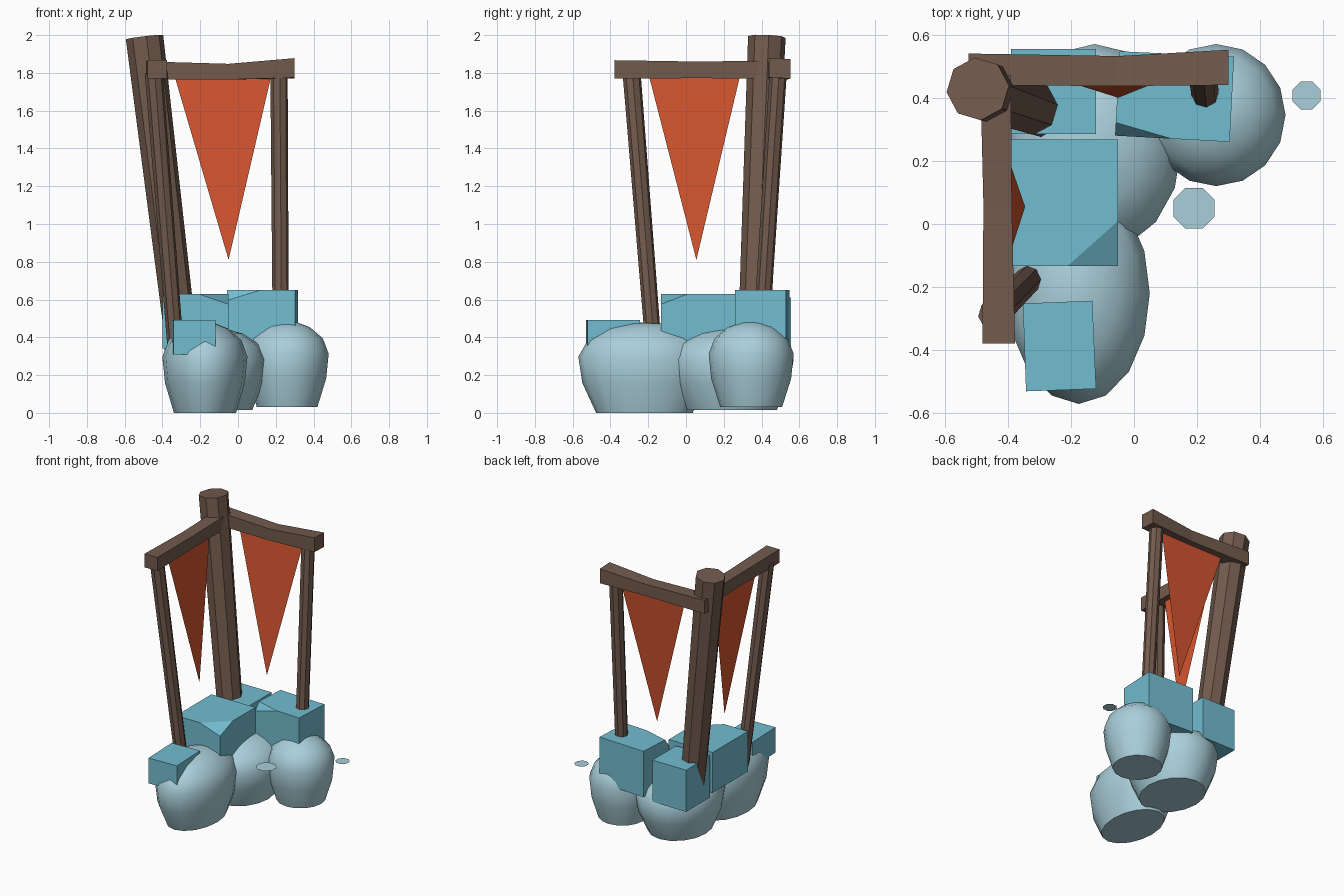
import bpy, bmesh, math
from mathutils import Vector

if "Cube" in bpy.data.objects:
    bpy.data.objects.remove(bpy.data.objects["Cube"])


def material(name, rgb):
    m = bpy.data.materials.new(name)
    m.diffuse_color = (*rgb, 1)
    m.use_nodes = True
    m.node_tree.nodes["Principled BSDF"].inputs["Base Color"].default_value = m.diffuse_color
    return m


WOOD = material("brown_wood", (0.17, 0.104, 0.075))
CLOTH = material("orange_cloth", (0.65, 0.09, 0.028))
STONE = material("pale_blue_stone", (0.40, 0.62, 0.70))
CUBE = material("cyan_block", (0.17, 0.51, 0.63))


def finish(bm, name, mat, smooth=False, recalc=True):
    if recalc:
        bmesh.ops.recalc_face_normals(bm, faces=bm.faces)
    for f in bm.faces:
        f.smooth = smooth and abs(f.normal.z) < 0.999
    me = bpy.data.meshes.new(name)
    bm.to_mesh(me)
    bm.free()
    me.materials.append(mat)
    ob = bpy.data.objects.new(name, me)
    bpy.context.collection.objects.link(ob)
    return ob


def loft(bm, rings, cap_start=True, cap_end=True):
    rows = [[bm.verts.new(p) for p in r] for r in rings]
    n = len(rows[0])
    for a, b in zip(rows, rows[1:]):
        for i in range(n):
            j = (i + 1) % n
            bm.faces.new((a[i], a[j], b[j], b[i]))
    if cap_start:
        bm.faces.new(rows[0][::-1])
    if cap_end:
        bm.faces.new(rows[-1])
    return rows


# leaning octagonal posts, ends square to the axis
def post(name, bottom, top, r0, r1):
    b, t = Vector(bottom), Vector(top)
    q = Vector((0, 0, 1)).rotation_difference(t - b)
    bm = bmesh.new()
    ring = [Vector((math.cos(i * math.pi / 4 + 0.1), math.sin(i * math.pi / 4 + 0.1), 0)) for i in range(8)]
    loft(bm, [[c + q @ (v * r) for v in ring] for c, r in ((b, r0), (t, r1))])
    finish(bm, name, WOOD)


post("corner_post", (-0.295, 0.357, 0.33), (-0.495, 0.428, 1.99), 0.084, 0.1)
post("right_post", (0.226, 0.40, 0.45), (0.217, 0.488, 1.80), 0.043, 0.046)
post("front_post", (-0.331, -0.172, 0.35), (-0.446, -0.288, 1.80), 0.043, 0.048)


# slightly bent beams, three rectangular sections each
def beam(name, sections, along_x):
    bm = bmesh.new()
    rings = []
    for s, lo, hi, z0, z1, twist in sections:
        pts = [(lo, z0 + twist), (hi, z0), (hi, z1 - twist), (lo, z1)]
        rings.append([(s, c, z) if along_x else (c, s, z) for c, z in pts])
    loft(bm, rings)
    finish(bm, name, WOOD)


beam("back_beam", [(-0.525, 0.44, 0.54, 1.765, 1.862, 0),
                   (-0.05, 0.437, 0.532, 1.765, 1.848, 0),
                   (0.30, 0.44, 0.552, 1.77, 1.878, 0.005)], True)
beam("side_beam", [(-0.378, -0.48, -0.377, 1.77, 1.867, 0),
                   (0.06, -0.477, -0.387, 1.772, 1.86, 0),
                   (0.47, -0.487, -0.39, 1.77, 1.865, 0)], False)


# hanging triangular flags
for name, pts in (("back_flag", ((-0.335, 0.49, 1.78), (0.175, 0.49, 1.78), (-0.05, 0.40, 0.81))),
                  ("side_flag", ((-0.425, -0.195, 1.78), (-0.425, 0.285, 1.78), (-0.345, 0.055, 0.81)))):
    bm = bmesh.new()
    bm.faces.new([bm.verts.new(p) for p in pts])
    finish(bm, name, CLOTH, recalc=False)


# rough blocks, some with one corner sliced off
def block(name, corners, z0, z1, cut=None, lean=(0, 0)):
    bm = bmesh.new()
    loft(bm, [[(x + lean[0], y + lean[1], z0) for x, y in corners], [(x, y, z1) for x, y in corners]])
    bmesh.ops.recalc_face_normals(bm, faces=bm.faces)
    if cut:
        a, b, c = map(Vector, cut)
        n = (b - a).cross(c - a)
        if n.z < 0:
            n = -n
        bmesh.ops.bisect_plane(bm, geom=bm.verts[:] + bm.edges[:] + bm.faces[:],
                               plane_co=a, plane_no=n, clear_outer=True)
        bmesh.ops.holes_fill(bm, edges=[e for e in bm.edges if e.is_boundary])
    finish(bm, name, CUBE)


block("front_block", [(-0.342, -0.53), (-0.12, -0.522), (-0.132, -0.243), (-0.352, -0.252)],
      0.31, 0.492)
block("middle_block", [(-0.40, -0.133), (-0.05, -0.133), (-0.05, 0.268), (-0.40, 0.268)],
      0.34, 0.63, ((-0.05, 0.01, 0.63), (-0.21, -0.133, 0.63), (-0.05, -0.133, 0.575)))
block("right_block", [(-0.06, 0.28), (0.303, 0.26), (0.317, 0.53), (-0.045, 0.547)],
      0.32, 0.65, ((-0.06, 0.322, 0.65), (0.12, 0.27, 0.65), (-0.06, 0.28, 0.595)))
block("back_block", [(-0.39, 0.285), (-0.12, 0.285), (-0.12, 0.555), (-0.39, 0.555)],
      0.31, 0.61)


# rounded boulders with flat bases
PROFILE = [(0, 0.73), (0.33, 0.94), (0.62, 1), (0.80, 0.86), (0.93, 0.55), (0.985, 0.25)]


def boulder(name, cx, cy, rx, ry, z0, z1):
    bm = bmesh.new()
    n = 16
    rings = [[(cx + rx * r * math.cos(i * math.tau / n), cy + ry * r * math.sin(i * math.tau / n),
               z0 + (z1 - z0) * h) for i in range(n)] for h, r in PROFILE]
    rows = loft(bm, rings, cap_end=False)
    tip = bm.verts.new((cx, cy, z1))
    for i in range(n):
        bm.faces.new((rows[-1][i], rows[-1][(i + 1) % n], tip))
    finish(bm, name, STONE, smooth=True)


boulder("front_boulder", -0.175, -0.22, 0.225, 0.35, 0.0, 0.48)
boulder("middle_boulder", -0.125, 0.24, 0.275, 0.33, 0.015, 0.45)
boulder("right_boulder", 0.26, 0.345, 0.22, 0.225, 0.032, 0.485)


# small flat floating pebbles
for name, x, y, r in (("near_pebble", 0.19, 0.05, 0.07), ("far_pebble", 0.547, 0.407, 0.048)):
    bm = bmesh.new()
    bm.faces.new([bm.verts.new((x + r * math.cos((i + 0.5) * math.pi / 4),
                                y + r * math.sin((i + 0.5) * math.pi / 4), 0.35)) for i in range(8)])
    finish(bm, name, STONE, recalc=False)
